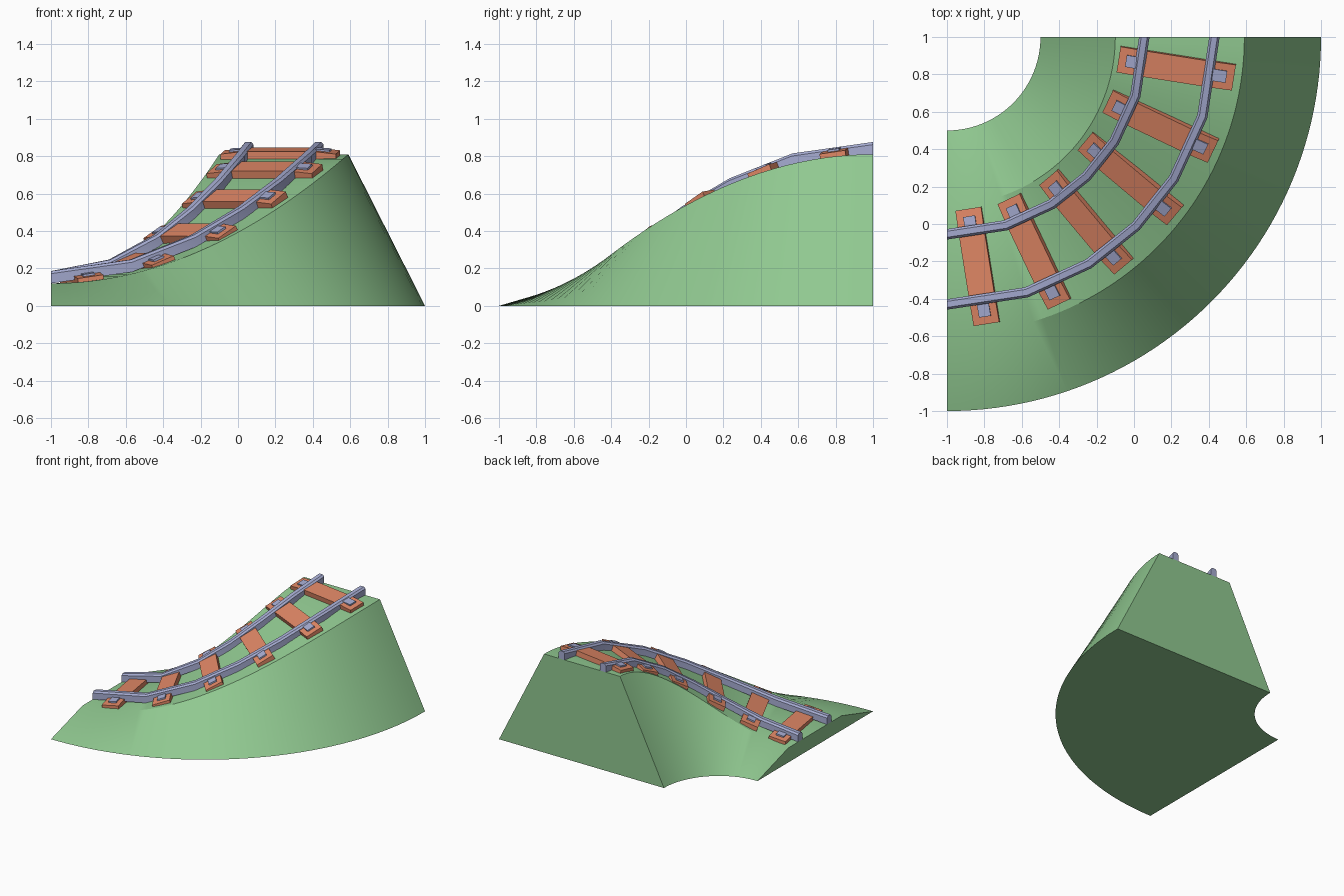
import bpy, math
from mathutils import Vector

if "Cube" in bpy.data.objects:
    bpy.data.objects.remove(bpy.data.objects["Cube"])

CX, CY = -1.0, 1.0              # centre of the quarter turn


def material(name, rgb):
    m = bpy.data.materials.new(name)
    m.diffuse_color = (*rgb, 1)
    m.use_nodes = True
    m.node_tree.nodes["Principled BSDF"].inputs["Base Color"].default_value = m.diffuse_color
    return m


GRASS = material("grass_green", (0.28, 0.58, 0.28))
WOOD = material("orange_wood", (0.74, 0.24, 0.13))
STEEL = material("blue_grey_steel", (0.38, 0.41, 0.64))


def height(a):
    """Height of the hill crest at turn angle a."""
    return 0.12 + 0.69 * (1 - math.cos(2 * a)) / 2


def place(r, a, z):
    return Vector((CX + r * math.sin(a), CY - r * math.cos(a), z))


def make(name, verts, faces, mat, smooth=None):
    me = bpy.data.meshes.new(name)
    me.from_pydata([tuple(v) for v in verts], [], faces)
    me.materials.append(mat)
    ob = bpy.data.objects.new(name, me)
    bpy.context.collection.objects.link(ob)
    bpy.ops.object.select_all(action='DESELECT')
    ob.select_set(True)
    bpy.context.view_layer.objects.active = ob
    bpy.ops.object.mode_set(mode='EDIT')
    bpy.ops.mesh.select_all(action='SELECT')
    bpy.ops.mesh.normals_make_consistent(inside=False)
    bpy.ops.object.mode_set(mode='OBJECT')
    if smooth:
        bpy.ops.object.shade_smooth_by_angle(angle=math.radians(smooth))
    return ob


def loft(name, rings, mat, smooth=None):
    """Join closed rings of points into a capped solid."""
    n = len(rings[0])
    verts = [p for ring in rings for p in ring]
    faces = [(i * n + j, i * n + (j + 1) % n, (i + 1) * n + (j + 1) % n, (i + 1) * n + j)
             for i in range(len(rings) - 1) for j in range(n)]
    faces += [tuple(range(n)), tuple(range(len(verts) - n, len(verts)))]
    return make(name, verts, faces, mat, smooth)


# Curved hill: trapezoid section swept round the turn while it rises
STEPS = 48
rings = []
for i in range(STEPS + 1):
    a = math.pi / 2 * i / STEPS
    h = height(a)
    rings.append([place(0.5, a, 0), place(0.9, a, h), place(1.59, a, h), place(2.0, a, 0)])
loft("hill", rings, GRASS, 25)

# Two rails in six straight lengths, with chamfered heads
rail_angles = [math.radians(d) for d in (0, 17.3, 32, 45, 58, 72.7, 90)]
rail_section = [(-0.028, 0.0), (-0.028, 0.052), (-0.016, 0.066),
                (0.016, 0.066), (0.028, 0.052), (0.028, 0.0)]
for name, radius in (("inner_rail", 1.055), ("outer_rail", 1.43)):
    loft(name, [[place(radius + dr, a, height(a) + dz) for dr, dz in rail_section]
                for a in rail_angles], STEEL, 35)

# Sleepers with drooping ends, each with a steel plate outside either rail
HALF_WIDTH = 0.07
sleeper_section = [(-0.312, 0.024, -0.012), (-0.19, 0.038, -0.008),
                   (0.19, 0.038, -0.008), (0.312, 0.024, -0.012)]
for i, (pos, yaw) in enumerate(((7.7, 9), (22.4, 25.5), (37.3, 40),
                                (52.7, 50), (67.6, 64.5), (82.3, 81))):
    a, w = math.radians(pos), math.radians(yaw)
    origin = place(1.2375, a, height(a))
    slope = 0.69 * math.sin(2 * a) / 1.2375
    along = Vector((math.sin(w), -math.cos(w), 0))
    travel = Vector((math.cos(w), math.sin(w), slope)).normalized()
    up = along.cross(travel)

    def ring(l, top, bottom, half):
        return [origin + along * l + travel * s + up * h
                for s, h in ((-half, bottom), (half, bottom), (half, top), (-half, top))]

    loft(f"sleeper_{i + 1}", [ring(l, t, b, HALF_WIDTH) for l, t, b in sleeper_section], WOOD)
    for side, label in ((-1, "inner"), (1, "outer")):
        loft(f"{label}_rail_plate_{i + 1}",
             [ring(side * 0.18, 0.046, 0.02, 0.032), ring(side * 0.272, 0.040, 0.02, 0.032)], STEEL)
